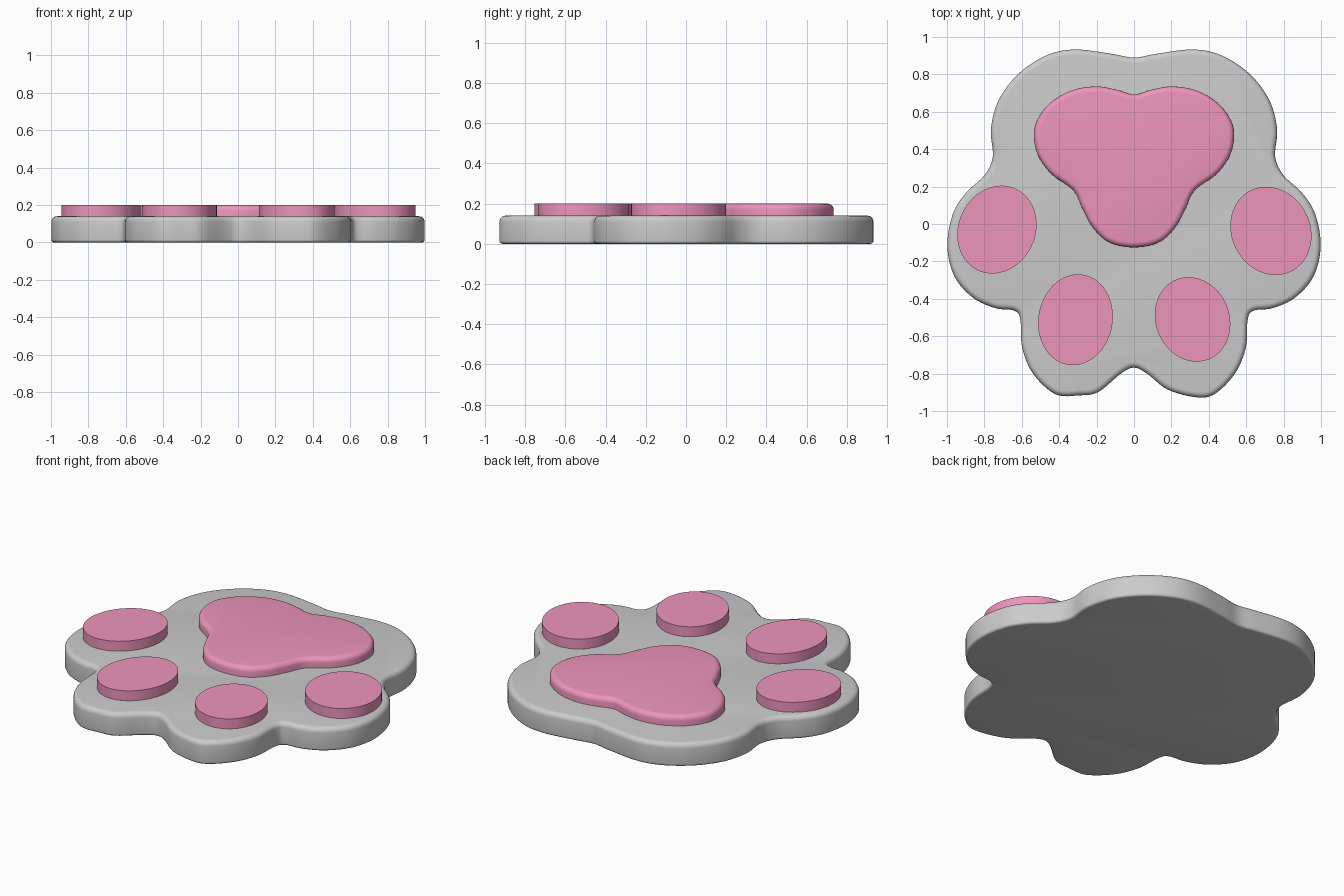
import bpy
from math import sin, cos, pi, sqrt, radians
from mathutils import Vector

if "Cube" in bpy.data.objects:
    bpy.data.objects.remove(bpy.data.objects["Cube"])

pink = bpy.data.materials.new("pink")
pink.diffuse_color = (0.85, 0.30, 0.50, 1)
pink.use_nodes = True
pink.node_tree.nodes["Principled BSDF"].inputs["Base Color"].default_value = pink.diffuse_color


def spline(points, steps=6):
    """Closed Catmull-Rom curve through the points."""
    p = [Vector(q) for q in points]
    n, out = len(p), []
    for i in range(n):
        a, b, c, d = p[i - 1], p[i], p[(i + 1) % n], p[(i + 2) % n]
        for s in range(steps):
            t = s / steps
            out.append(0.5 * (2 * b + (c - a) * t + (2 * a - 5 * b + 4 * c - d) * t ** 2
                              + (3 * b - a - 3 * c + d) * t ** 3))
    return out


def rounded_profile(z0, z1, r0, r1, n=5):
    """(inset, height) steps from the bottom edge to the top edge."""
    angles = [i / n * pi / 2 for i in range(n + 1)]
    low = [(r0 * (1 - sin(a)), z0 + r0 * (1 - cos(a))) for a in angles] if r0 else [(0, z0)]
    high = [(r1 * (1 - cos(a)), z1 - r1 * (1 - sin(a))) for a in angles] if r1 else [(0, z1)]
    return low + high


def slab(name, outline, profile, material=None):
    """Stack inset copies of a clockwise outline and cap both ends."""
    n = len(outline)
    verts = []
    for inset, z in profile:
        for i, p in enumerate(outline):
            t = (outline[(i + 1) % n] - outline[i - 1]).normalized()
            verts.append((p.x + t.y * inset, p.y - t.x * inset, z))
    faces = [tuple(range(n)), tuple(reversed(range(len(verts) - n, len(verts))))]
    for k in range(len(profile) - 1):
        for i in range(n):
            j = (i + 1) % n
            faces.append((k * n + j, k * n + i, (k + 1) * n + i, (k + 1) * n + j))
    mesh = bpy.data.meshes.new(name)
    mesh.from_pydata(verts, [], faces)
    obj = bpy.data.objects.new(name, mesh)
    bpy.context.collection.objects.link(obj)
    if material:
        mesh.materials.append(material)
    bpy.ops.object.select_all(action='DESELECT')
    obj.select_set(True)
    bpy.context.view_layer.objects.active = obj
    bpy.ops.object.shade_smooth_by_angle(angle=radians(35))
    return obj


def mirrored(points):
    return [(-x, y) for x, y in reversed(points)]


# Paw base: mirrored sides, slightly different front toes
side = [(0.12, 0.91), (0.31, 0.933), (0.46, 0.905), (0.61, 0.81), (0.72, 0.67),
        (0.765, 0.51), (0.755, 0.36), (0.80, 0.26), (0.90, 0.165), (0.97, 0.05),
        (0.998, -0.12), (0.96, -0.28), (0.86, -0.395), (0.74, -0.45), (0.64, -0.463),
        (0.608, -0.51), (0.598, -0.66), (0.54, -0.80)]
right_toe = [(0.43, -0.91), (0.33, -0.926), (0.18, -0.885), (0.07, -0.80)]
left_toe = [(-0.07, -0.80), (-0.19, -0.898), (-0.29, -0.916), (-0.42, -0.91)]
base = [(0, 0.89)] + side + right_toe + [(0, -0.768)] + left_toe + mirrored(side)
slab("paw_base", spline(base), rounded_profile(0, 0.14, 0.015, 0.03))

# Large three-lobed pad
lobe = [(0.09, 0.717), (0.2, 0.735), (0.33, 0.715), (0.45, 0.645), (0.52, 0.55),
        (0.535, 0.46), (0.51, 0.36), (0.44, 0.265), (0.325, 0.18), (0.275, 0.08),
        (0.22, -0.02), (0.13, -0.10)]
slab("main_pad", spline([(0, 0.692)] + lobe + [(0, -0.125)] + mirrored(lobe)),
     rounded_profile(0.12, 0.20, 0, 0.03), pink)

# Toe pads: centre, half width, half height, sideways lean
toes = {"outer_toe_pad_left": (-0.733, -0.03, 0.212, 0.235, 0.025),
        "inner_toe_pad_left": (-0.313, -0.512, 0.2, 0.243, 0.014),
        "inner_toe_pad_right": (0.313, -0.51, 0.202, 0.226, -0.022),
        "outer_toe_pad_right": (0.732, -0.037, 0.217, 0.236, -0.025)}
for name, (cx, cy, hx, hy, lean) in toes.items():
    w = sqrt(hx * hx - lean * lean)
    ring = []
    for i in range(64):
        a = -2 * pi * i / 64
        ring.append(Vector((cx + lean * sin(a) + w * cos(a), cy + hy * sin(a))))
    slab(name, ring, rounded_profile(0.12, 0.20, 0, 0), pink)
